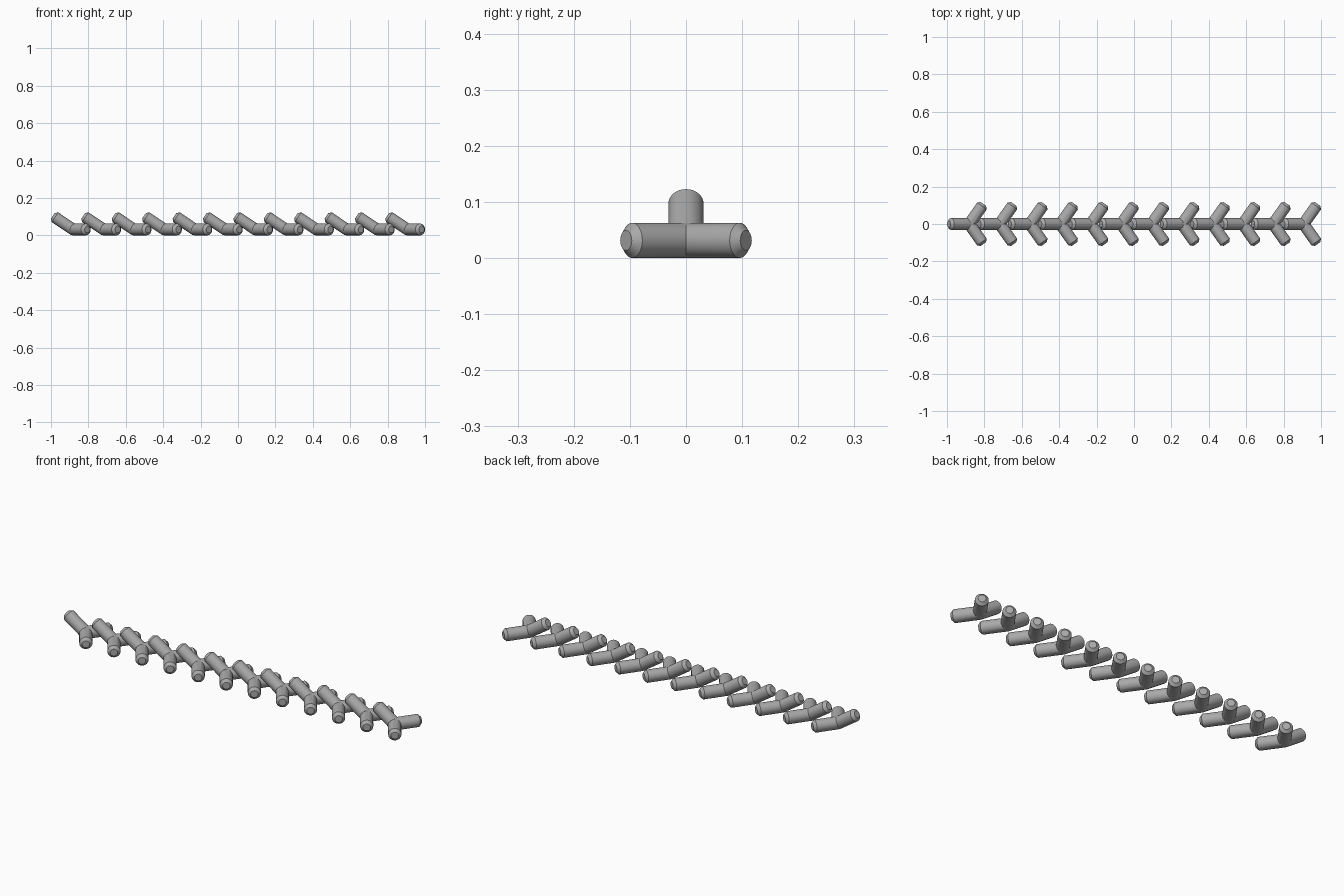
import bpy, bmesh
from math import radians, cos, sin
from mathutils import Vector

cube = bpy.data.objects.get("Cube")
if cube:
    bpy.data.objects.remove(cube)

RADIUS, LENGTH, CHAMFER = 0.0313, 0.131, 0.0135
COUNT, PITCH = 12, 0.1625
SPREAD, RISE = radians(54.7), radians(33.8)
SEGMENTS = 32

# Concrete grey material
grey = bpy.data.materials.new("grey")
grey.use_nodes = True
colour = (0.4, 0.4, 0.4, 1)
grey.diffuse_color = colour
grey.node_tree.nodes["Principled BSDF"].inputs["Base Color"].default_value = colour

# Two level legs and one raised leg
directions = [
    Vector((cos(SPREAD), sin(SPREAD), 0)),
    Vector((cos(SPREAD), -sin(SPREAD), 0)),
    Vector((-cos(RISE), 0, sin(RISE))),
]


def add_leg(target, direction):
    """Chamfered cylinder, mitred against the other two legs."""
    bm = bmesh.new()
    stations = [(-0.09, RADIUS), (LENGTH - CHAMFER, RADIUS), (LENGTH, RADIUS - CHAMFER)]
    rings = []
    for z, r in stations:
        ring = bmesh.ops.create_circle(bm, segments=SEGMENTS, radius=r)["verts"]
        bmesh.ops.translate(bm, verts=ring, vec=(0, 0, z))
        rings.append(ring)
    for low, high in zip(rings, rings[1:]):
        for i in range(SEGMENTS):
            j = (i + 1) % SEGMENTS
            bm.faces.new((low[i], low[j], high[j], high[i]))
    bm.faces.new(rings[-1])
    turn = direction.to_track_quat('Z', 'Y').to_matrix()
    bmesh.ops.rotate(bm, verts=bm.verts, cent=(0, 0, 0), matrix=turn)
    for other in directions:
        if other is not direction:
            bmesh.ops.bisect_plane(
                bm, geom=bm.verts[:] + bm.edges[:] + bm.faces[:], dist=1e-6,
                plane_co=(0, 0, 0), plane_no=direction - other, clear_inner=True)
    bmesh.ops.recalc_face_normals(bm, faces=bm.faces)
    # Make sure the end cap faces outwards
    cap = max(bm.faces, key=lambda f: f.calc_center_median().dot(direction))
    if cap.normal.dot(direction) < 0:
        bmesh.ops.reverse_faces(bm, faces=bm.faces)
    piece = bpy.data.meshes.new("leg_piece")
    bm.to_mesh(piece)
    bm.free()
    target.from_mesh(piece)
    bpy.data.meshes.remove(piece)


# One three-legged block
block = bmesh.new()
for d in directions:
    add_leg(block, d)
bmesh.ops.remove_doubles(block, verts=block.verts, dist=0.0002)
mesh = bpy.data.meshes.new("three_legged_block")
block.to_mesh(mesh)
block.free()
mesh.materials.append(grey)

# Centre the row from the extents of one block
xs = [v.co.x for v in mesh.vertices]
start = -(COUNT - 1) * PITCH / 2 - (min(xs) + max(xs)) / 2

# Row of nested blocks sharing one mesh
for n in range(COUNT):
    ob = bpy.data.objects.new(f"block_{n + 1}", mesh)
    ob.location = (start + n * PITCH, 0, RADIUS)
    bpy.context.collection.objects.link(ob)
    if n == 0:
        bpy.context.view_layer.objects.active = ob
        ob.select_set(True)
        bpy.ops.object.shade_smooth_by_angle(angle=radians(30))
        ob.select_set(False)
